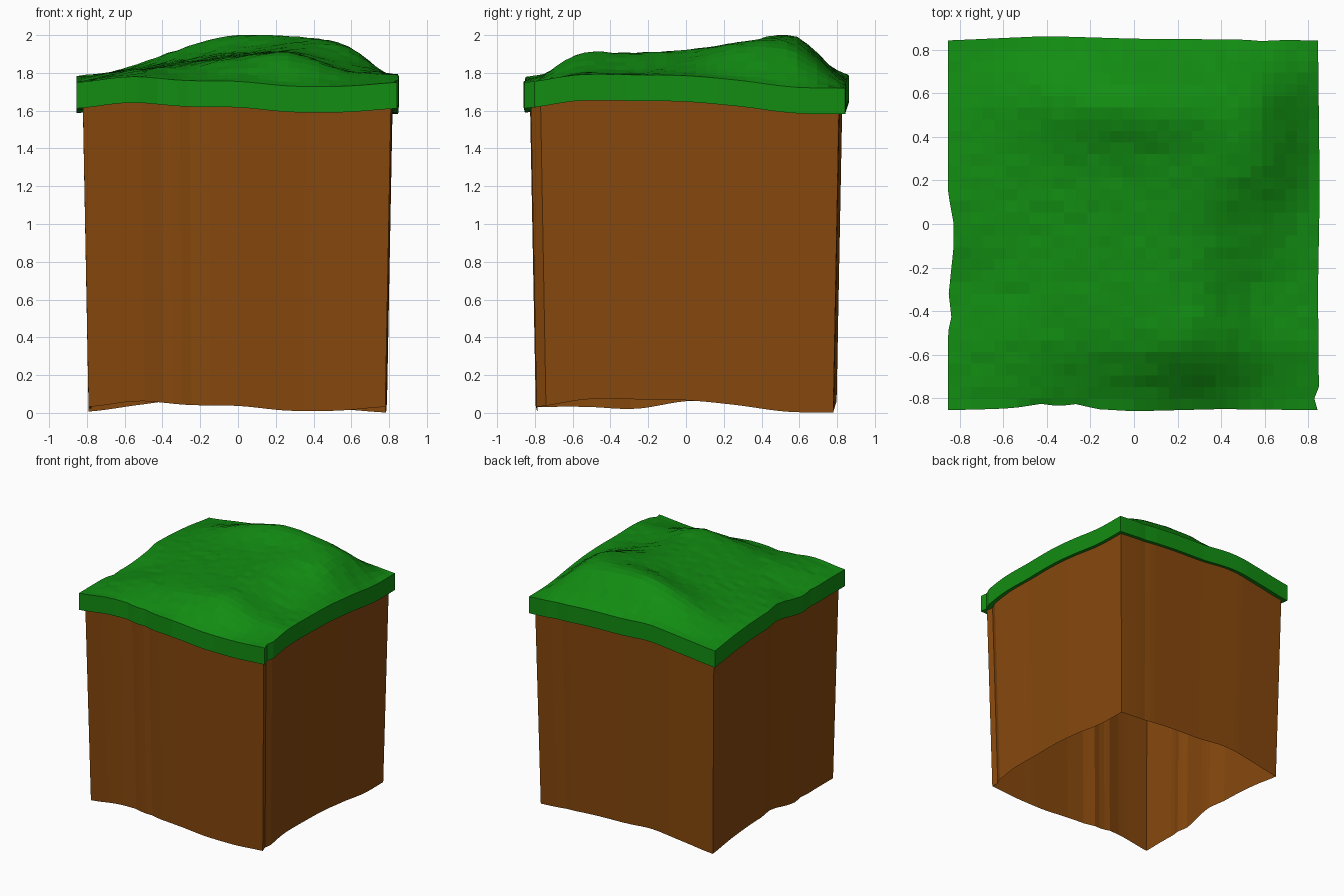
import bpy, bmesh, random

if "Cube" in bpy.data.objects:
    bpy.data.objects.remove(bpy.data.objects["Cube"])

random.seed(4)
N = 32        # grid cells per side
R = 0.855     # half width of the turf

# Height map of the turf: rows go front to back, columns left to right
H = [[1.75, 1.78, 1.76, 1.755, 1.73, 1.73, 1.75],
     [1.75, 1.81, 1.83, 1.87, 1.895, 1.81, 1.79],
     [1.74, 1.80, 1.85, 1.89, 1.90, 1.81, 1.79],
     [1.78, 1.81, 1.86, 1.90, 1.92, 1.86, 1.785],
     [1.78, 1.82, 1.88, 1.93, 1.96, 1.94, 1.76],
     [1.76, 1.83, 1.93, 1.995, 1.98, 1.92, 1.725],
     [1.725, 1.76, 1.79, 1.77, 1.76, 1.74, 1.72]]

# Small notches in the outline: (position along side, inset)
FRONT = [(-.85, 0), (-.65, .005), (-.55, .01), (-.42, .03), (-.35, .018), (-.25, .03), (-.19, .006), (0, -.005), (.4, .005), (.85, 0)]
LEFT = [(-.85, 0), (-.5, 0), (-.42, .018), (-.33, .003), (-.1, .027), (0, .027), (.15, 0), (.85, 0)]
BACK = [(-.85, .012), (-.4, -.008), (0, .004), (.5, .008), (.6, .016), (.66, .01), (.85, .012)]
RIGHT = [(-.85, .012), (-.81, .03), (-.75, .006), (-.3, .01), (.15, .002), (.85, .01)]


def lerp(points, t):
    t = min(max(t, points[0][0]), points[-1][0])
    for (a, p), (b, q) in zip(points, points[1:]):
        if t <= b:
            return p + (q - p) * (t - a) / (b - a)


def spline(row, s):
    """Smooth interpolation of a row of evenly spaced values, s in 0..1."""
    f = s * (len(row) - 1)
    i = min(int(f), len(row) - 2)
    t = f - i
    a, b, c, d = row[max(i - 1, 0)], row[i], row[i + 1], row[min(i + 2, len(row) - 1)]
    return b + .5 * t * (c - a + t * (2 * a - 5 * b + 4 * c - d + t * (3 * (b - c) + d - a)))


def turf_point(i, j):
    s, t = i / N, j / N
    x, y = (2 * s - 1) * R, (2 * t - 1) * R
    z = spline([spline(row, s) for row in H], t)
    if 0 < i < N and 0 < j < N:
        z += random.uniform(-.004, .004)
    px, py = x, y
    if i == 0: px += lerp(LEFT, y)
    if i == N: px -= lerp(RIGHT, y)
    if j == 0: py += lerp(FRONT, x)
    if j == N: py -= lerp(BACK, x)
    return px, py, min(z, 2.0)


def material(name, color):
    m = bpy.data.materials.new(name)
    m.diffuse_color = (*color, 1)
    m.use_nodes = True
    m.node_tree.nodes["Principled BSDF"].inputs["Base Color"].default_value = m.diffuse_color
    return m


def finish(bm, name, mat):
    me = bpy.data.meshes.new(name)
    bm.to_mesh(me)
    bm.free()
    me.materials.append(mat)
    bpy.context.collection.objects.link(bpy.data.objects.new(name, me))


def band(bm, upper, lower):
    """Faces between two closed loops, facing outward."""
    n = len(upper)
    for k in range(n):
        m = (k + 1) % n
        bm.faces.new((upper[k], lower[k], lower[m], upper[m]))


grass = material("grass green", (.006, .265, .006))
soil = material("soil brown", (.24, .065, .004))

# Turf: hilly top, skirt and narrow ledge underneath
bm = bmesh.new()
grid = [[bm.verts.new(turf_point(i, j)) for i in range(N + 1)] for j in range(N + 1)]
for j in range(N):
    for i in range(N):
        bm.faces.new((grid[j][i], grid[j][i + 1], grid[j + 1][i + 1], grid[j + 1][i]))
rim = ([grid[0][i] for i in range(N)] + [grid[j][N] for j in range(N)] +
       [grid[N][i] for i in range(N, 0, -1)] + [grid[j][0] for j in range(N, 0, -1)])
edge = [v.co.copy() for v in rim]
skirt = [bm.verts.new((p.x, p.y, p.z - .138)) for p in edge]
ledge = [bm.verts.new((p.x * .96, p.y * .96, p.z - .132)) for p in edge]
band(bm, rim, skirt)
band(bm, skirt, ledge)
finish(bm, "grass_turf", grass)

# Soil: open-bottomed tapering walls that follow the turf outline
bm = bmesh.new()
top = [bm.verts.new((p.x * .96, p.y * .96, p.z - .132)) for p in edge]
foot = [bm.verts.new((p.x * .925, p.y * .925, max(0, p.z - 1.718))) for p in edge]
band(bm, top, foot)
finish(bm, "soil_walls", soil)
